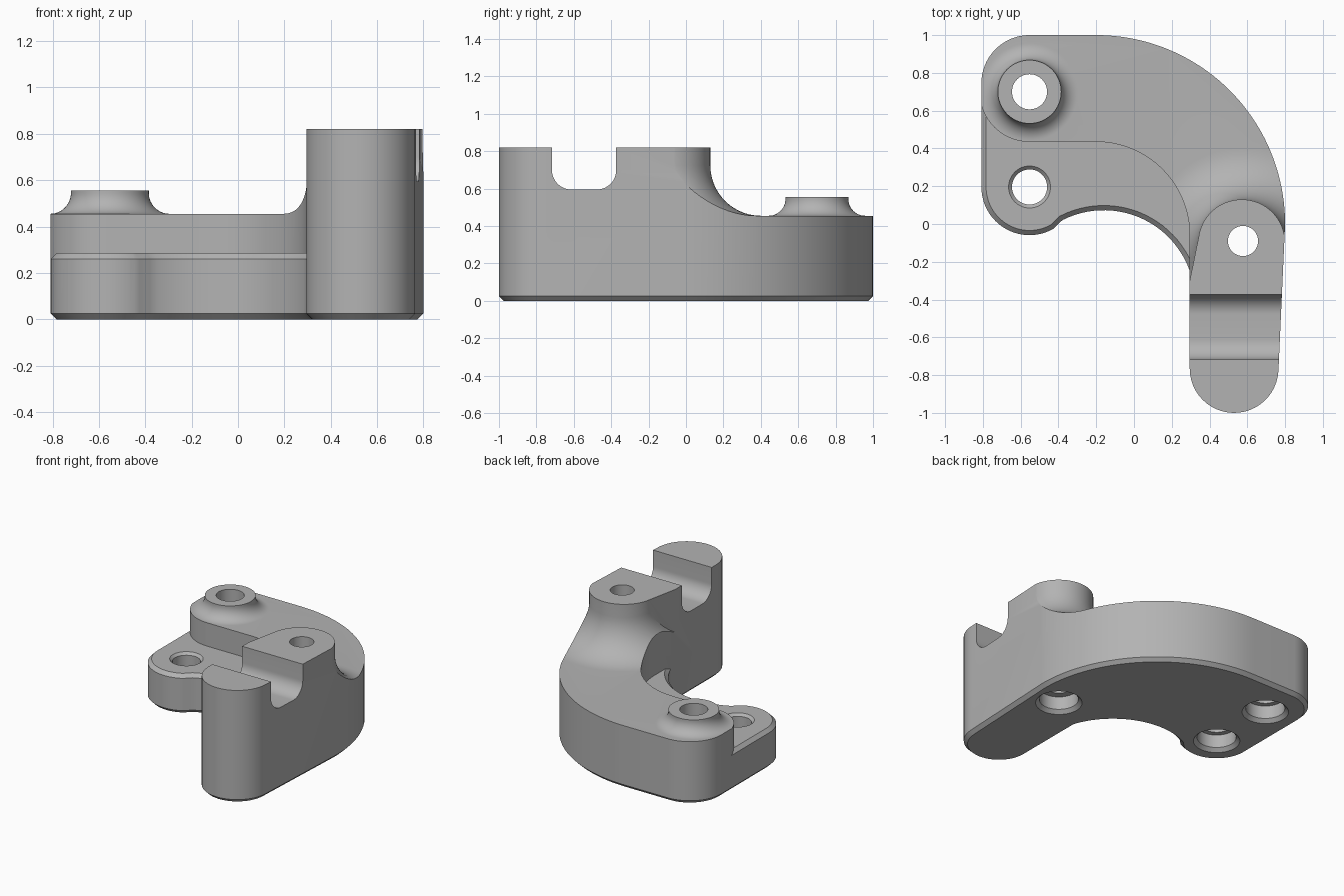
import bpy, bmesh, math
from math import cos, sin, radians, pi
from mathutils import Vector

cube = bpy.data.objects.get("Cube")
if cube:
    bpy.data.objects.remove(cube, do_unlink=True)

steel = bpy.data.materials.new("plain grey")
steel.use_nodes = True
steel.diffuse_color = (0.45, 0.45, 0.45, 1)
steel.node_tree.nodes["Principled BSDF"].inputs["Base Color"].default_value = (0.45, 0.45, 0.45, 1)


def arc(cx, cy, r, a0, a1, n=24):
    """Points along an arc, angles in degrees."""
    return [(cx + r * cos(radians(a0 + (a1 - a0) * i / n)),
             cy + r * sin(radians(a0 + (a1 - a0) * i / n))) for i in range(n + 1)]


def inset(points, d):
    """Move a counter-clockwise outline inwards by d."""
    result = []
    for i, p in enumerate(points):
        p, a, b = Vector(p), Vector(points[i - 1]), Vector(points[(i + 1) % len(points)])
        e1, e2 = (p - a).normalized(), (b - p).normalized()
        n1, n2 = Vector((-e1.y, e1.x)), Vector((-e2.y, e2.x))
        result.append(p + (n1 + n2) * d / (1 + n1.dot(n2)))
    return result


def loft(name, rings):
    """Closed solid through rings of 3D points."""
    bm = bmesh.new()
    loops = [[bm.verts.new(p) for p in ring] for ring in rings]
    n = len(loops[0])
    for lo, hi in zip(loops, loops[1:]):
        for i in range(n):
            j = (i + 1) % n
            bm.faces.new((lo[i], lo[j], hi[j], hi[i]))
    bm.faces.new(loops[0][::-1])
    bm.faces.new(loops[-1])
    bmesh.ops.recalc_face_normals(bm, faces=bm.faces)
    mesh = bpy.data.meshes.new(name)
    bm.to_mesh(mesh)
    bm.free()
    mesh.materials.append(steel)
    obj = bpy.data.objects.new(name, mesh)
    bpy.context.collection.objects.link(obj)
    return obj


def prism(name, points, levels):
    """Extrude an outline through (inset, height) levels."""
    return loft(name, [[(p[0], p[1], z) for p in (inset(points, d) if d else points)]
                       for d, z in levels])


def lathe(name, cx, cy, profile, n=64):
    """Turn a (radius, height) profile about a vertical axis."""
    return loft(name, [[(cx + r * cos(2 * pi * i / n), cy + r * sin(2 * pi * i / n), z)
                        for i in range(n)] for r, z in profile])


def cut(target, cutter):
    """Subtract a cutter from the target and discard the cutter."""
    cutter.hide_render = True
    mod = target.modifiers.new("cut", "BOOLEAN")
    mod.operation, mod.solver, mod.object = "DIFFERENCE", "EXACT", cutter
    graph = bpy.context.evaluated_depsgraph_get()
    mesh = bpy.data.meshes.new_from_object(target.evaluated_get(graph))
    target.modifiers.clear()
    target.data = mesh
    bpy.data.objects.remove(cutter, do_unlink=True)


def cove(r, z, size, top, n=14):
    """Profile of a post with a concave fillet at its foot."""
    foot = [(r + size - size * sin(pi / 2 * i / n), z + size - size * cos(pi / 2 * i / n))
            for i in range(n + 1)]
    return [(r + size, z - 0.1)] + foot + [(r, top)]


# Curved body outline with a bottom chamfer
outline = (arc(-0.553, 0.196, 0.255, 180, 300)
           + arc(-0.16, -0.41, 0.483, 117, 19.6)
           + arc(0.53, -0.765, 0.235, 180, 357)
           + arc(-0.2, 0, 1, 0, 90, 40)
           + arc(-0.553, 0.745, 0.255, 90, 180))
body = prism("curved_bracket", outline, [(0.025, 0), (0, 0.025), (0, 0.82)])

# Low step with a chamfered rim
step = (arc(-0.553, 0.70, 0.265, 180, 270) + arc(-0.2, -0.06, 0.495, 90, 0, 32)
        + [(0.295, -0.26), (0, -0.45), (-0.3, -0.5), (-1.2, -0.5), (-1.2, 0.7)])
low_cutter = prism("low_cutter", step[::-1], [(0, 0.2), (0, 1)])
cut(low_cutter, prism("step_core", outline, [(-0.135, 0.125), (0.025, 0.285)]))
cut(body, low_cutter)

# Raised arm, its fillet and the round boss are left standing on the main deck
deck = [(-1.5, -1.5), (1.5, -1.5), (1.5, 1.5), (-1.5, 1.5)]
deck_cutter = prism("deck_cutter", deck, [(0, 0.455), (0, 1)])
arm = [(0.2, -1.2), (1, -1.2), (1, -0.1), (0.57, -0.1), (0.347, -0.045), (0.295, -0.3), (0.2, -0.3)]
cut(deck_cutter, prism("arm_core", arm, [(0, 0.3), (0, 1.1)]))
cut(deck_cutter, lathe("arm_fillet", 0.57, -0.1, cove(0.23, 0.455, 0.27, 1.1)))
boss = [(r, min(z, 0.555)) for r, z in cove(0.168, 0.455, 0.09, 0.555)]
cut(deck_cutter, lathe("boss_core", -0.553, 0.70, boss))
cut(body, deck_cutter)

# Round-bottomed notch across the arm
notch = ([(-0.717, 1)] + arc(-0.612, 0.70, 0.105, 180, 270, 12)
         + arc(-0.478, 0.70, 0.105, 270, 360, 12) + [(-0.373, 1)])
cut(body, loft("notch_cutter", [[(x, y, z) for y, z in notch] for x in (0, 1.2)]))

# Counterbored holes, chamfered underneath
for x, y, r, rim in [(-0.553, 0.70, 0.093, []), (0.577, -0.09, 0.08, []),
                     (-0.553, 0.196, 0.093, [(0.093, 0.267), (0.121, 0.295)])]:
    bore = [(0.16, -0.005), (0.13, 0.025), (0.13, 0.12), (r, 0.12)]
    top = rim + [(0.121, 1)] if rim else [(r, 1)]
    cut(body, lathe("hole_cutter", x, y, bore + top, 48))

# Smooth curved walls, crisp edges
bpy.ops.object.select_all(action="DESELECT")
body.select_set(True)
bpy.context.view_layer.objects.active = body
bpy.ops.object.shade_smooth_by_angle(angle=radians(25))
